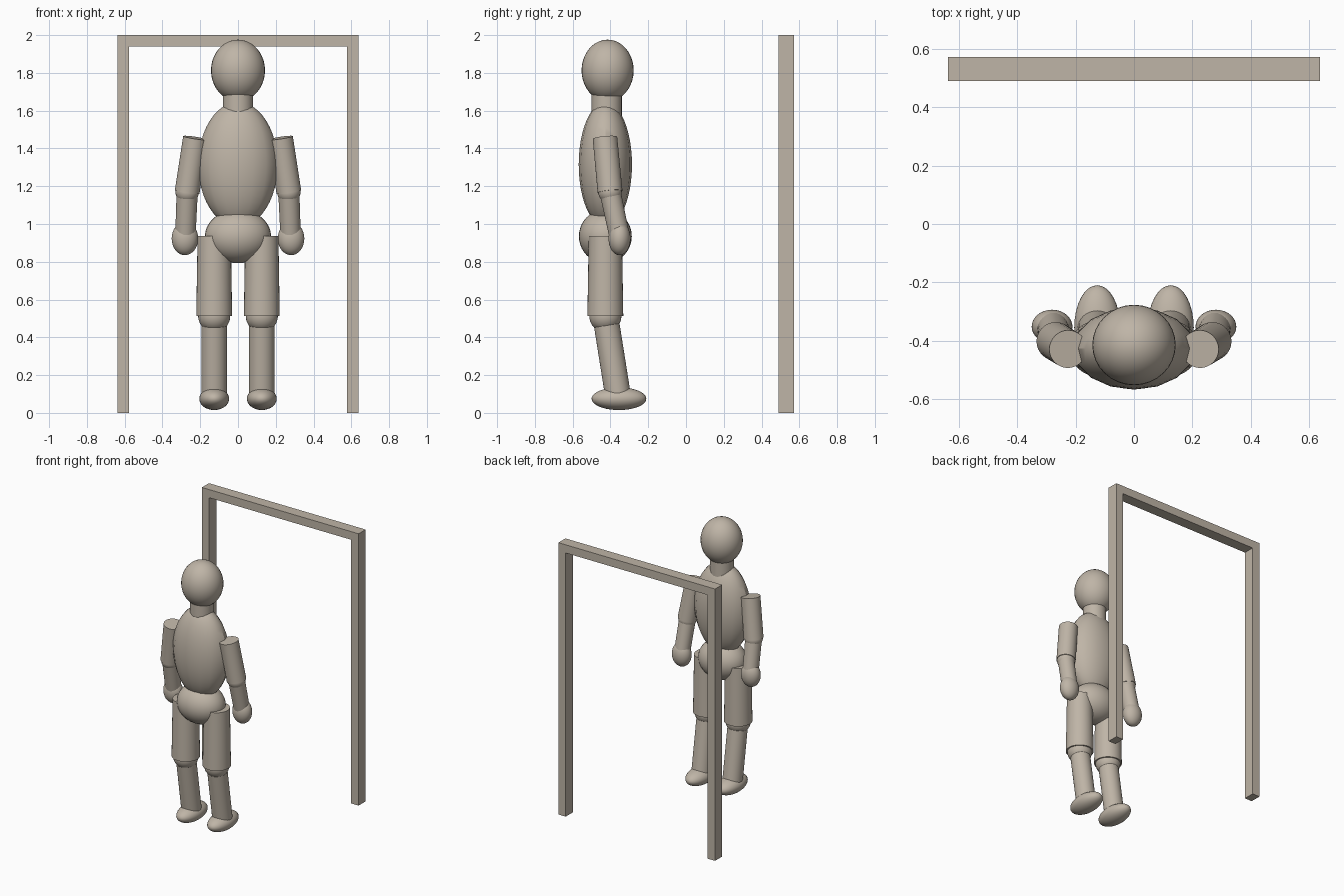
import bpy
from mathutils import Vector

if "Cube" in bpy.data.objects:
    bpy.data.objects.remove(bpy.data.objects["Cube"])

beige = bpy.data.materials.new("warm beige")
beige.diffuse_color = (0.52, 0.46, 0.385, 1)
beige.use_nodes = True
beige.node_tree.nodes["Principled BSDF"].inputs["Base Color"].default_value = beige.diffuse_color


def finish(name, smooth=True):
    ob = bpy.context.object
    ob.name = name
    ob.data.materials.append(beige)
    if smooth:
        bpy.ops.object.shade_smooth_by_angle()
    return ob


def ellipsoid(name, centre, radii, segments=32, rings=20):
    bpy.ops.mesh.primitive_uv_sphere_add(segments=segments, ring_count=rings, location=centre)
    bpy.context.object.scale = radii
    bpy.ops.object.transform_apply(location=False, rotation=False)
    return finish(name)


def limb(name, start, end, r_start, r_end):
    """Closed round rod from start to end."""
    a, b = Vector(start), Vector(end)
    bpy.ops.mesh.primitive_cone_add(vertices=32, radius1=r_start, radius2=r_end,
                                    depth=(b - a).length, location=(a + b) / 2)
    bpy.context.object.rotation_euler = (b - a).to_track_quat('Z', 'Y').to_euler()
    return finish(name)


def box(name, centre, size):
    bpy.ops.mesh.primitive_cube_add(size=1, location=centre)
    bpy.context.object.scale = size
    bpy.ops.object.transform_apply(location=False, rotation=False)
    return finish(name, smooth=False)


# Door frame
for side, s in (("left", -1), ("right", 1)):
    box(side + "_post", (s * 0.608, 0.532, 0.97), (0.06, 0.082, 1.94))
box("lintel", (0, 0.532, 1.97), (1.276, 0.082, 0.06))

# Body core
ellipsoid("head", (0, -0.415, 1.813), (0.143, 0.138, 0.163))
limb("neck", (0, -0.42, 1.55), (0, -0.42, 1.72), 0.08, 0.08)
ellipsoid("torso", (0, -0.427, 1.315), (0.21, 0.141, 0.33), 16, 24)
ellipsoid("pelvis", (0, -0.427, 0.935), (0.175, 0.14, 0.142))

# Arms and legs
for side, s in (("left", -1), ("right", 1)):
    elbow = (s * 0.269, -0.402, 1.17)
    limb(side + "_upper_arm", (s * 0.226, -0.429, 1.456), elbow, 0.065, 0.066)
    ellipsoid(side + "_elbow", elbow, (0.062,) * 3)
    limb(side + "_forearm", elbow, (s * 0.278, -0.355, 0.95), 0.056, 0.054)
    ellipsoid(side + "_hand", (s * 0.281, -0.352, 0.923), (0.07, 0.058, 0.088))

    x = s * 0.126
    limb(side + "_thigh", (x, -0.427, 0.937), (x, -0.427, 0.513), 0.088, 0.095)
    ellipsoid(side + "_knee", (x, -0.427, 0.513), (0.085,) * 3)
    limb(side + "_shin", (x, -0.427, 0.513), (x, -0.36, 0.09), 0.068, 0.068)
    ellipsoid(side + "_foot", (x, -0.355, 0.075), (0.079, 0.145, 0.06))
